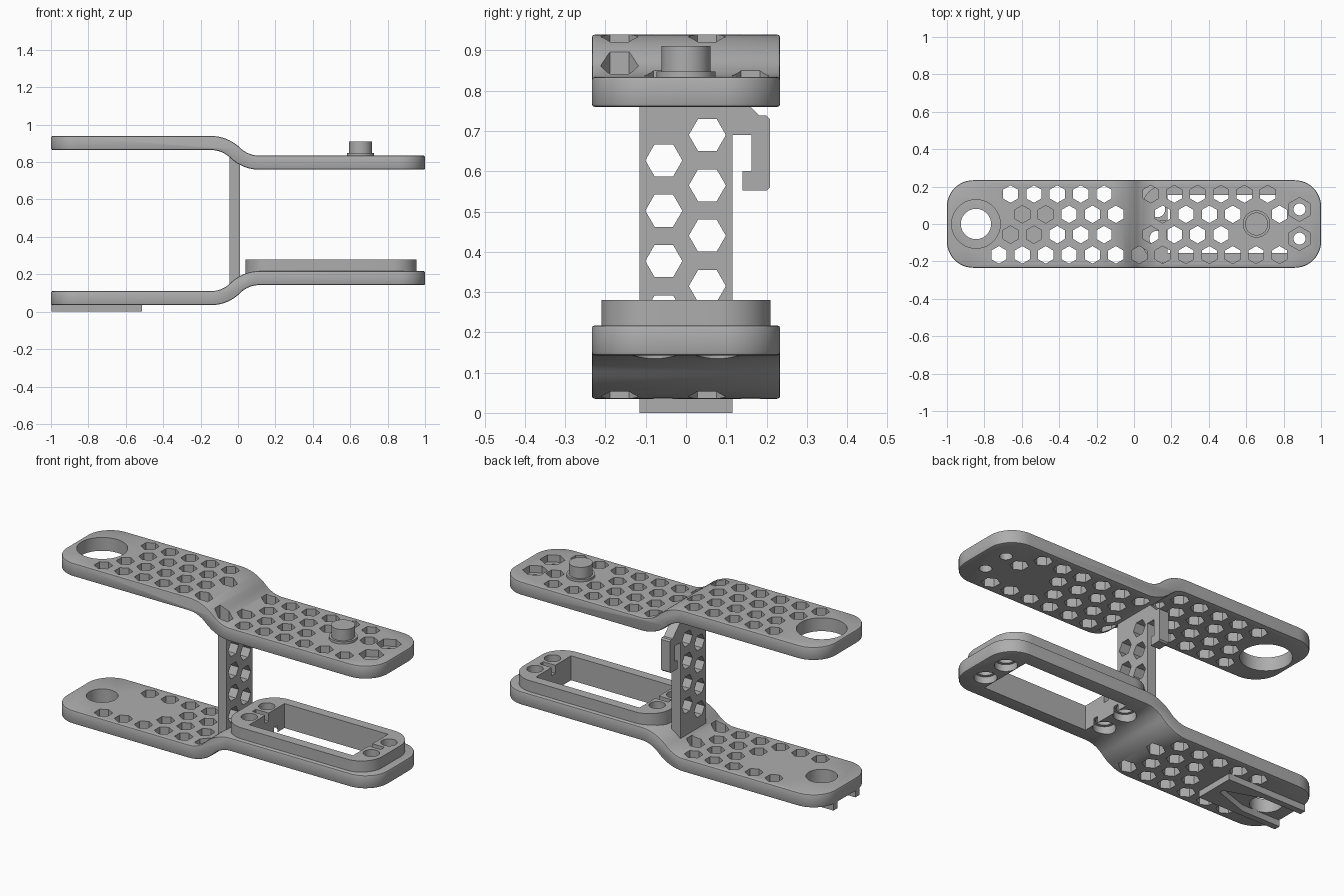
import bpy, bmesh, math

if "Cube" in bpy.data.objects:
    bpy.data.objects.remove(bpy.data.objects["Cube"])

grey = bpy.data.materials.new("plain grey")
grey.use_nodes = True
grey.diffuse_color = (0.42, 0.42, 0.42, 1)
grey.node_tree.nodes["Principled BSDF"].inputs["Base Color"].default_value = (0.42, 0.42, 0.42, 1)

AXES = {"x": lambda a, b, t: (t, a, b),
        "y": lambda a, b, t: (a, t, b),
        "z": lambda a, b, t: (a, b, t)}


def prisms(name, outlines, lo, hi, axis="z"):
    """Extrude one or more outlines along an axis into a single object."""
    bm = bmesh.new()
    for pts in outlines:
        low, high = ([bm.verts.new(AXES[axis](a, b, t)) for a, b in pts] for t in (lo, hi))
        bm.faces.new(low)
        bm.faces.new(high)
        for i in range(len(pts)):
            j = (i + 1) % len(pts)
            bm.faces.new((low[i], low[j], high[j], high[i]))
    bmesh.ops.recalc_face_normals(bm, faces=bm.faces)
    mesh = bpy.data.meshes.new(name)
    bm.to_mesh(mesh)
    bm.free()
    mesh.materials.append(grey)
    obj = bpy.data.objects.new(name, mesh)
    bpy.context.collection.objects.link(obj)
    return obj


def ring(x, y, r, n=40, turn=0.0):
    return [(x + r * math.cos(turn + math.tau * i / n),
             y + r * math.sin(turn + math.tau * i / n)) for i in range(n)]


def box(x0, x1, y0, y1):
    return [(x0, y0), (x1, y0), (x1, y1), (x0, y1)]


def rounded(x0, x1, half, r, n=12):
    pts = []
    corners = [(x1 - r, half - r), (x0 + r, half - r), (x0 + r, r - half), (x1 - r, r - half)]
    for q, (cx, cy) in enumerate(corners):
        for i in range(n + 1):
            a = (q + i / n) * math.pi / 2
            pts.append((cx + r * math.cos(a), cy + r * math.sin(a)))
    return pts


def apply(obj, mod):
    bpy.context.view_layer.objects.active = obj
    bpy.ops.object.modifier_apply(modifier=mod.name)


def boolean(obj, cutter, operation="DIFFERENCE"):
    mod = obj.modifiers.new("cut", "BOOLEAN")
    mod.operation, mod.solver, mod.object = operation, "EXACT", cutter
    apply(obj, mod)
    bpy.data.objects.remove(cutter)


def soften(obj, width):
    mod = obj.modifiers.new("soft", "BEVEL")
    mod.width, mod.segments = width, 2
    mod.limit_method, mod.angle_limit = "ANGLE", math.radians(50)
    apply(obj, mod)


def finish(obj):
    bpy.ops.object.select_all(action="DESELECT")
    obj.select_set(True)
    bpy.context.view_layer.objects.active = obj
    bpy.ops.object.shade_smooth_by_angle(angle=math.radians(30))


# S-bent arm: thick centre line made of two tangent arcs, clipped to a rounded plan
def arm(name, z_left, z_right, bend0=-0.145, bend1=0.115, half=0.0375, n=12):
    a, b = (bend1 - bend0) / 2, (z_right - z_left) / 2
    radius = (a * a + b * b) / (2 * abs(b))
    sweep, s = math.asin(a / radius), math.copysign(1, b)
    line = [(-1.1, z_left, 0.0)]
    for i in range(n + 1):
        t = sweep * i / n
        line.append((bend0 + radius * math.sin(t), z_left + s * radius * (1 - math.cos(t)), s * t))
    for i in range(n - 1, -1, -1):
        t = sweep * i / n
        line.append((bend1 - radius * math.sin(t), z_right - s * radius * (1 - math.cos(t)), s * t))
    line.append((1.1, z_right, 0.0))
    top = [(x - half * math.sin(t), z + half * math.cos(t)) for x, z, t in line]
    low = [(x + half * math.sin(t), z - half * math.cos(t)) for x, z, t in line]
    obj = prisms(name, [top + low[::-1]], -0.4, 0.4, "y")
    boolean(obj, prisms("plan", [rounded(-1, 1, 0.234, 0.14)], -1, 2), "INTERSECT")
    soften(obj, 0.008)
    return obj


# Honeycomb rows: y, first x, last step, steps left solid
STEP = 0.125
ROWS = [(0.16, -0.66, 11, (5,)), (0.052, -0.597, 11, (5, 10)),
        (-0.057, -0.66, 9, (5,)), (-0.165, -0.722, 12, ())]


def honeycomb(x_max=1.0, solid=()):
    cells = []
    for row, (y, x0, last, skip) in enumerate(ROWS):
        for k in range(last + 1):
            x = x0 + k * STEP
            if k not in skip and x < x_max and (row, k) not in solid:
                cells.append(ring(x, y, 0.047, 6, math.pi / 2))
    return cells


BOLTS = [(x, y) for x in (0.125, 0.885) for y in (-0.078, 0.078)]

# Upper arm with large ring hole and two hex nut pockets
upper = arm("upper_arm", 0.902, 0.797)
boolean(upper, prisms("cells", honeycomb(), 0.6, 1.1))
boolean(upper, prisms("ring_hole", [ring(-0.845, 0, 0.13, 56)], 0.6, 1.1))
boolean(upper, prisms("nuts", [ring(x, y, 0.064, 6, math.pi / 2) for x, y in BOLTS[2:]], 0.795, 1.1))
boolean(upper, prisms("bolts", [ring(x, y, 0.032) for x, y in BOLTS[2:]], 0.6, 1.1))
finish(upper)

# Lower arm with bolt counterbores and a window
WINDOW = box(0.18, 0.825, -0.156, 0.156)
lower = arm("lower_arm", 0.0725, 0.18)
boolean(lower, prisms("cells", honeycomb(0.0, ((1, 0), (1, 1), (2, 0), (2, 1))), -0.1, 0.3))
boolean(lower, prisms("lens", [ring(-0.845, 0, 0.081, 48)], -0.1, 0.3))
boolean(lower, prisms("window", [WINDOW], -0.1, 0.4))
boolean(lower, prisms("bolts", [ring(x, y, 0.042) for x, y in BOLTS], -0.1, 0.4))
boolean(lower, prisms("heads", [ring(x, y, 0.057) for x, y in BOLTS], -0.1, 0.18))
finish(lower)

# Raised frame around the window, with bolt holes and shallow end slots
frame = prisms("window_frame", [rounded(0.04, 0.955, 0.21, 0.13)], 0.19, 0.28)
boolean(frame, prisms("window", [WINDOW], 0.1, 0.4))
boolean(frame, prisms("bolts", [ring(x, y, 0.042) for x, y in BOLTS], 0.1, 0.4))
boolean(frame, prisms("slots", [box(0.1, 0.2, -0.016, 0.016),
                                box(0.81, 0.9, -0.016, 0.016)], 0.235, 0.4))
finish(frame)

# Upright post pierced by two staggered columns of hexes
post = prisms("post", [box(-0.115, 0.115, 0.15, 0.83)], -0.045, 0.01, "x")
cells = [ring(y, z - k * STEP, 0.046, 6) for y, z in ((0.053, 0.69), (-0.055, 0.627)) for k in range(4)]
boolean(post, prisms("cells", cells, -0.2, 0.2, "x"))
finish(post)

# Hook on the back of the post
hook = prisms("cable_hook", [[(0.11, 0.81), (0.115, 0.805), (0.182, 0.738), (0.2, 0.738),
                              (0.208, 0.73), (0.208, 0.56), (0.2, 0.552), (0.14, 0.552),
                              (0.14, 0.6), (0.163, 0.6), (0.163, 0.69), (0.11, 0.69)]],
              -0.045, 0.01, "x")
finish(hook)

# Flanged peg on the upper arm
for name, r, lo, hi in (("peg_flange", 0.073, 0.82, 0.848), ("peg", 0.061, 0.83, 0.911)):
    finish(prisms(name, [ring(0.655, 0, r, 48)], lo, hi))

# V-notched guide rails under the lower arm
half = [(-0.998, 0.115), (-0.512, 0.115)]
notch = [(-0.56, 0.012), (-0.76, 0.08), (-0.998, 0.08)]
guide = half + [(x, -y) for x, y in half[::-1]] + [(x, -y) for x, y in notch[::-1]] + notch
finish(prisms("guide_rails", [guide], 0.0, 0.045))
